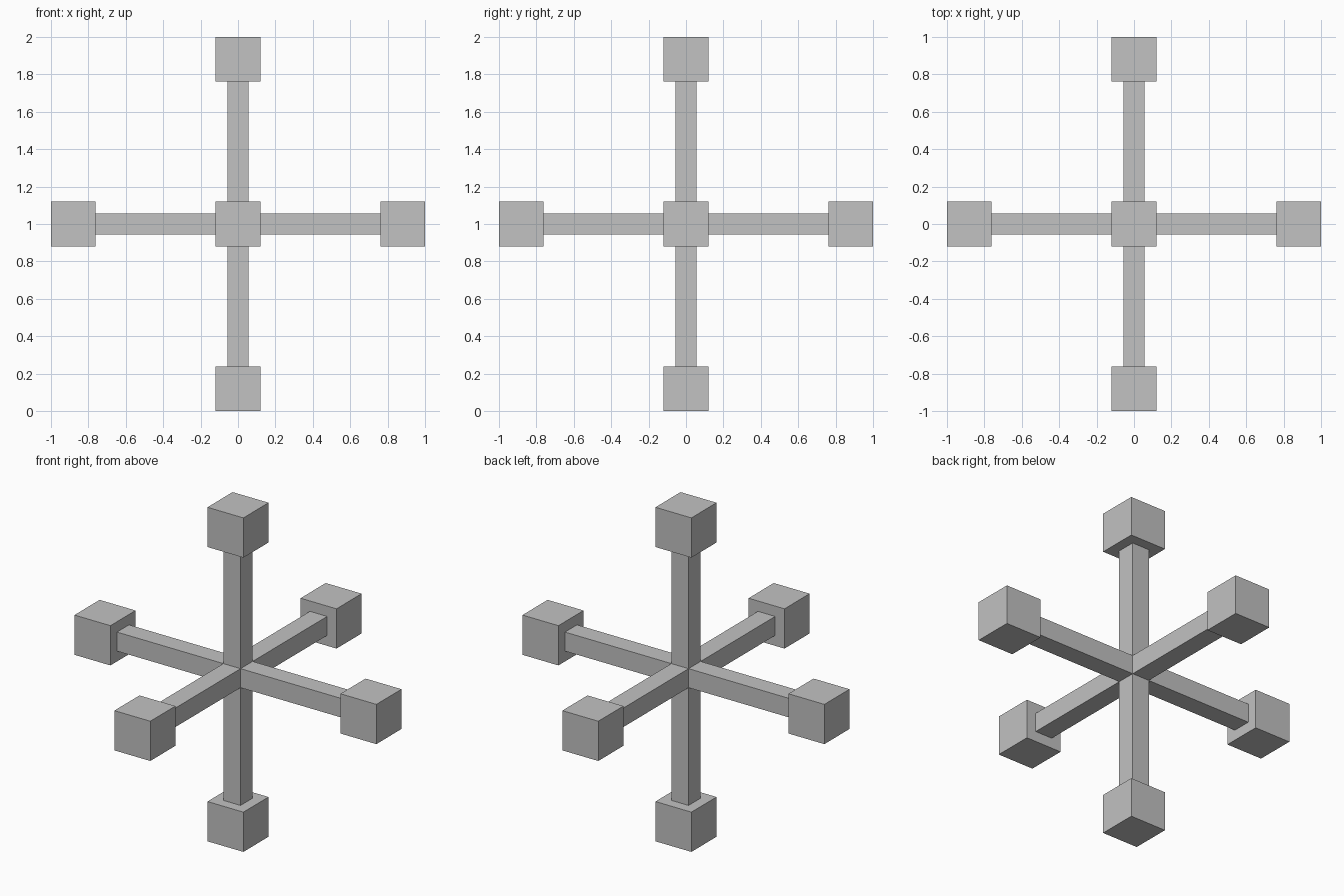
import bpy
from mathutils import Vector

if "Cube" in bpy.data.objects:
    bpy.data.objects.remove(bpy.data.objects["Cube"], do_unlink=True)

CENTRE = Vector((0, 0, 1))
BLOCK = 0.238    # edge of each end block
BAR = 0.114      # thickness of each bar

grey = bpy.data.materials.new("light_grey")
grey.use_nodes = True
colour = (0.54, 0.54, 0.54, 1)
grey.diffuse_color = colour
grey.node_tree.nodes["Principled BSDF"].inputs["Base Color"].default_value = colour


def box(name, centre, size):
    bpy.ops.mesh.primitive_cube_add(size=1, location=centre)
    ob = bpy.context.object
    ob.name = name
    ob.scale = size
    bpy.ops.object.transform_apply(location=False, rotation=False, scale=True)
    ob.data.materials.append(grey)


axes = [("side", Vector((1, 0, 0)), ("right", "left")),
        ("depth", Vector((0, 1, 0)), ("front", "back")),
        ("upright", Vector((0, 0, 1)), ("bottom", "top"))]

for bar_name, axis, ends in axes:
    # Bar through the centre, running slightly into the blocks
    length = 2 - 2 * BLOCK + 0.06
    box(bar_name + "_bar", CENTRE, Vector((BAR,) * 3) + axis * (length - BAR))
    # Cubic block on each end
    for end, sign in zip(ends, (-1, 1)):
        box(end + "_block", CENTRE + axis * sign * (1 - BLOCK / 2), (BLOCK,) * 3)
